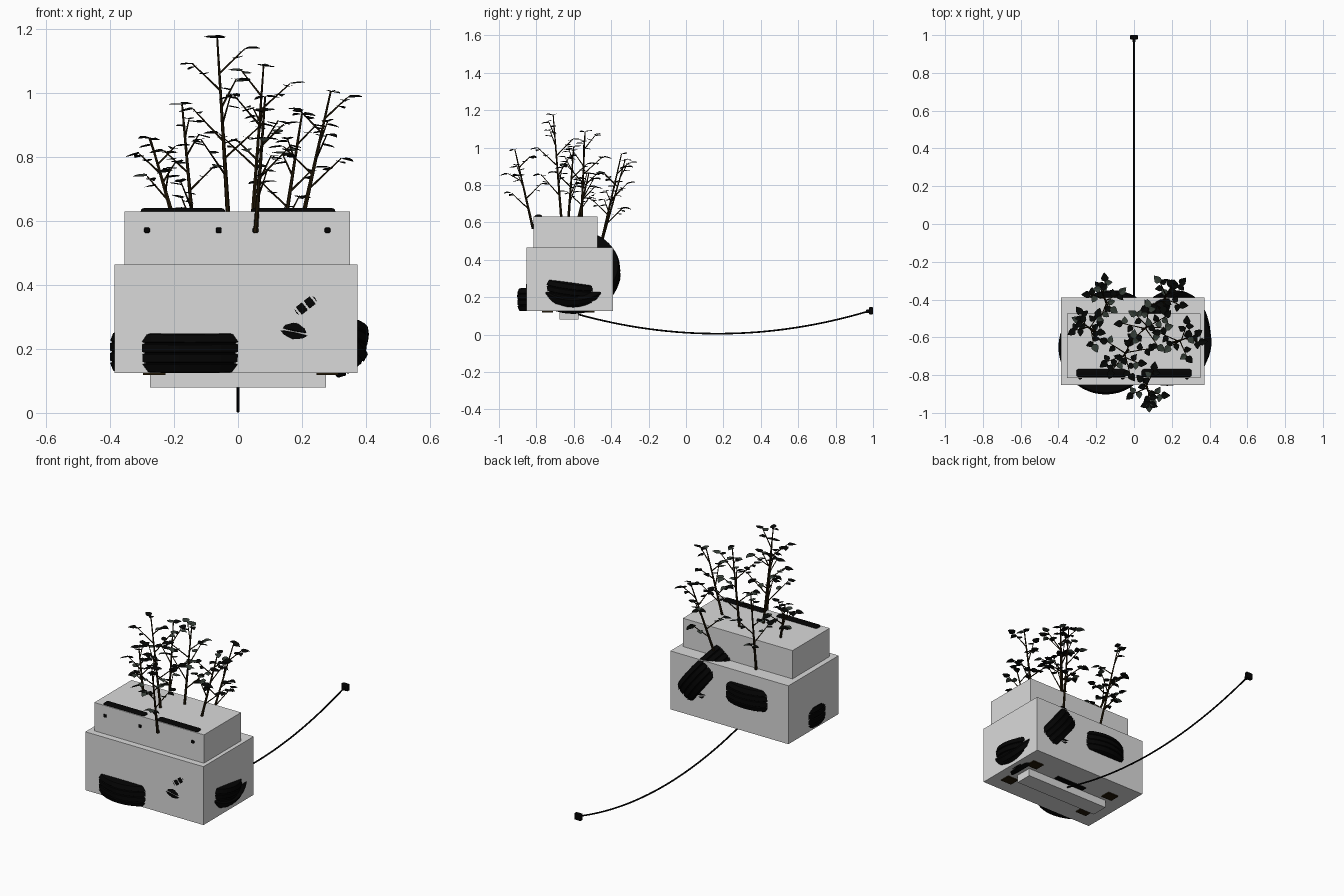
import bpy, bmesh, math, random
from mathutils import Vector, Matrix, Euler

if "Cube" in bpy.data.objects:
    bpy.data.objects.remove(bpy.data.objects["Cube"])

random.seed(4)


def mat(name, col):
    m = bpy.data.materials.new(name)
    m.diffuse_color = (*col, 1)
    m.use_nodes = True
    m.node_tree.nodes["Principled BSDF"].inputs["Base Color"].default_value = m.diffuse_color
    return m


GREY = mat("grey", (0.7, 0.7, 0.7))
BLACK = mat("rubber black", (0.0012, 0.0012, 0.0012))
BROWN = mat("dark bark", (0.016, 0.009, 0.002))
LEAF = mat("leaf dark", (0.0015, 0.002, 0.0015))
LEAF2 = mat("leaf grey green", (0.035, 0.047, 0.037))


def finish(name, bm, mats, recalc=True):
    if recalc:
        bmesh.ops.recalc_face_normals(bm, faces=bm.faces)
    me = bpy.data.meshes.new(name)
    bm.to_mesh(me)
    bm.free()
    for m in mats:
        me.materials.append(m)
    ob = bpy.data.objects.new(name, me)
    bpy.context.collection.objects.link(ob)
    return ob


def box(name, lo, hi, m, bevel=0, segs=3):
    lo, hi = Vector(lo), Vector(hi)
    bm = bmesh.new()
    mx = Matrix.Translation((lo + hi) / 2) @ Matrix.Diagonal((*(hi - lo), 1))
    bmesh.ops.create_cube(bm, size=1, matrix=mx)
    if bevel:
        bmesh.ops.bevel(bm, geom=bm.edges[:], offset=bevel, segments=segs,
                        affect='EDGES', profile=0.5)
    return finish(name, bm, [m])


def tyre(name, loc, rot, scale=1.0):
    # cross-section: four shallow ribs on the tread, rounded shoulders, open hub
    h = 0.062
    prof = [(0.15, -h * 0.7), (0.2, -h)]
    for i in range(4):
        z0 = -h + i * h / 2
        inner = i in (1, 2)
        lo = 0.25 if inner or i == 3 else 0.241
        hi = 0.25 if inner or i == 0 else 0.241
        prof += [(lo - 0.005, z0 + 0.001), (lo, z0 + 0.004),
                 (hi, z0 + h / 2 - 0.004), (hi - 0.005, z0 + h / 2 - 0.001)]
    prof += [(0.2, h), (0.15, h * 0.7)]
    bm = bmesh.new()
    n = 48
    rings = [[bm.verts.new((r * math.cos(2 * math.pi * k / n),
                            r * math.sin(2 * math.pi * k / n), z)) for r, z in prof]
             for k in range(n)]
    p = len(prof)
    for k in range(n):
        a, b = rings[k], rings[(k + 1) % n]
        for j in range(p):
            bm.faces.new((a[j], b[j], b[(j + 1) % p], a[(j + 1) % p]))
    ob = finish(name, bm, [BLACK])
    ob.location = loc
    ob.rotation_euler = rot
    ob.scale = (scale, scale, 1)
    return ob


def tube(bm, p, q, r0, r1, n=6):
    # tapered stick between two points
    d = q - p
    mx = Matrix.Translation((p + q) / 2) @ d.to_track_quat('Z', 'Y').to_matrix().to_4x4()
    bmesh.ops.create_cone(bm, cap_ends=True, segments=n, radius1=r0, radius2=r1,
                          depth=d.length, matrix=mx)


def leaf(bm, at, ang, size):
    # pointed oval leaf folded along its midrib
    half = [(0.0, 0.0), (0.15, 0.34), (0.4, 0.4), (0.75, 0.2), (1.0, 0.0)]
    mx = (Matrix.Translation(at) @ Matrix.Rotation(ang, 4, 'Z')
          @ Matrix.Rotation(random.uniform(-0.2, 0.25), 4, 'Y')
          @ Matrix.Rotation(random.uniform(-0.25, 0.25), 4, 'X'))
    mi = 2 if random.random() < 0.25 else 1
    mid = [bm.verts.new(mx @ Vector((x * size, 0, 0))) for x, _ in half]
    for s in (-1, 1):
        side = [bm.verts.new(mx @ Vector((x * size, s * y * size, 0.08 * size)))
                for x, y in half[1:-1]]
        f = bm.faces.new(mid + side[::-1])
        f.material_index = mi
        if s > 0:
            f.normal_flip()


def plant(name, base, tip, twigs, reach=0.09):
    base, tip = Vector(base), Vector(tip)
    bm = bmesh.new()
    tube(bm, base, tip, 0.0075, 0.003)
    top_ang = math.atan2(tip.y - base.y, tip.x - base.x)
    for k in (-1, 1):
        leaf(bm, tip, top_ang + k * 1.2, 0.045)
    for i in range(twigs):
        t = 0.25 + 0.65 * i / twigs
        p = base.lerp(tip, t)
        ang = i * 2.4 + top_ang
        ln = reach * (1.2 - 0.6 * t)
        q = p + Vector((math.cos(ang) * ln, math.sin(ang) * ln, ln * 0.9))
        tube(bm, p, q, 0.0035, 0.002, 5)
        leaf(bm, q, ang + 0.3, 0.05)
        for k, f in ((-1, 0.9), (1, 0.6)):
            leaf(bm, p.lerp(q, f), ang + k * 1.3, 0.042)
    return finish(name, bm, [BROWN, LEAF, LEAF2], False)


# stacked grey boxes
box("lower_box", (-0.387, -0.852, 0.125), (0.374, -0.39, 0.465), GREY)
box("upper_box", (-0.355, -0.815, 0.465), (0.351, -0.473, 0.63), GREY)
box("base_bar", (-0.276, -0.675, 0.08), (0.276, -0.575, 0.126), GREY)

# tyres poking through the box walls
tyre("front_tyre", (-0.15, -0.652, 0.191), (0.02, 0, 0))
tyre("back_tyre", (-0.118, -0.601, 0.325), (0.03, 0, 0))
tyre("right_tyre", (0.176, -0.622, 0.255), Euler((-0.13, 0.2, 0)), 0.928)
tyre("leaning_tyre", (0.212, -0.603, 0.336), (0, math.radians(52), 0))

# rounded handles on the top edge, with clips on the front
for s in (-1, 1):
    box("top_handle", (min(s * 0.04, s * 0.305), -0.81, 0.59),
        (max(s * 0.04, s * 0.305), -0.768, 0.641), BLACK, 0.012)
for x in (-0.285, -0.06, 0.055, 0.28):
    box("front_clip", (x - 0.009, -0.822, 0.563), (x + 0.009, -0.81, 0.58), BLACK, 0.004, 2)

# feet and underside plates
for x in (-0.262, 0.28):
    for y in (-0.74, -0.52):
        box("foot", (x - 0.035, y - 0.03, 0.119), (x + 0.035, y + 0.03, 0.13), BROWN)
box("under_plate", (-0.1, -0.565, 0.118), (0.1, -0.535, 0.128), BLACK)

# sagging cable and plug
cu = bpy.data.curves.new("cable", 'CURVE')
cu.dimensions = '3D'
cu.bevel_depth = 0.0045
cu.bevel_resolution = 2
sp = cu.splines.new('POLY')
N = 32
sp.points.add(N)
for i in range(N + 1):
    y = -0.6 + 1.58 * i / N
    sp.points[i].co = (0, y, 0.0047 + 0.185 * (y - 0.17) ** 2, 1)
cu.materials.append(BLACK)
bpy.context.collection.objects.link(bpy.data.objects.new("cable", cu))
box("plug", (-0.021, 0.978, 0.108), (0.021, 1.0, 0.146), BLACK, 0.004, 2)
box("plug_neck", (-0.009, 0.962, 0.115), (0.009, 0.98, 0.133), BLACK, 0.003, 2)

# saplings growing out of the stack
plant("tall_sapling", (-0.03, -0.665, 0.6), (-0.065, -0.71, 1.172), 7, 0.12)
plant("middle_sapling", (0.045, -0.56, 0.6), (0.08, -0.54, 1.085), 7, 0.12)
plant("front_sapling", (0.055, -0.818, 0.565), (0.085, -0.915, 0.99), 5, 0.09)
plant("back_left_sapling", (-0.13, -0.46, 0.46), (-0.175, -0.345, 0.965), 6, 0.09)
plant("back_right_sapling", (0.13, -0.455, 0.48), (0.2, -0.325, 0.935), 6, 0.09)
plant("right_sapling", (0.2, -0.63, 0.6), (0.29, -0.6, 1.005), 6, 0.1)
plant("left_sapling", (-0.2, -0.58, 0.6), (-0.275, -0.52, 0.86), 6, 0.08)

# forward twig reaching the front limit of the model
bm = bmesh.new()
tube(bm, Vector((0.075, -0.88, 0.82)), Vector((0.08, -0.95, 0.86)), 0.003, 0.002, 5)
for k in (-1, 0, 1):
    leaf(bm, Vector((0.08, -0.95, 0.86)), -math.pi / 2 + k * 1.2, 0.05)
finish("front_twig", bm, [BROWN, LEAF, LEAF2], False)
